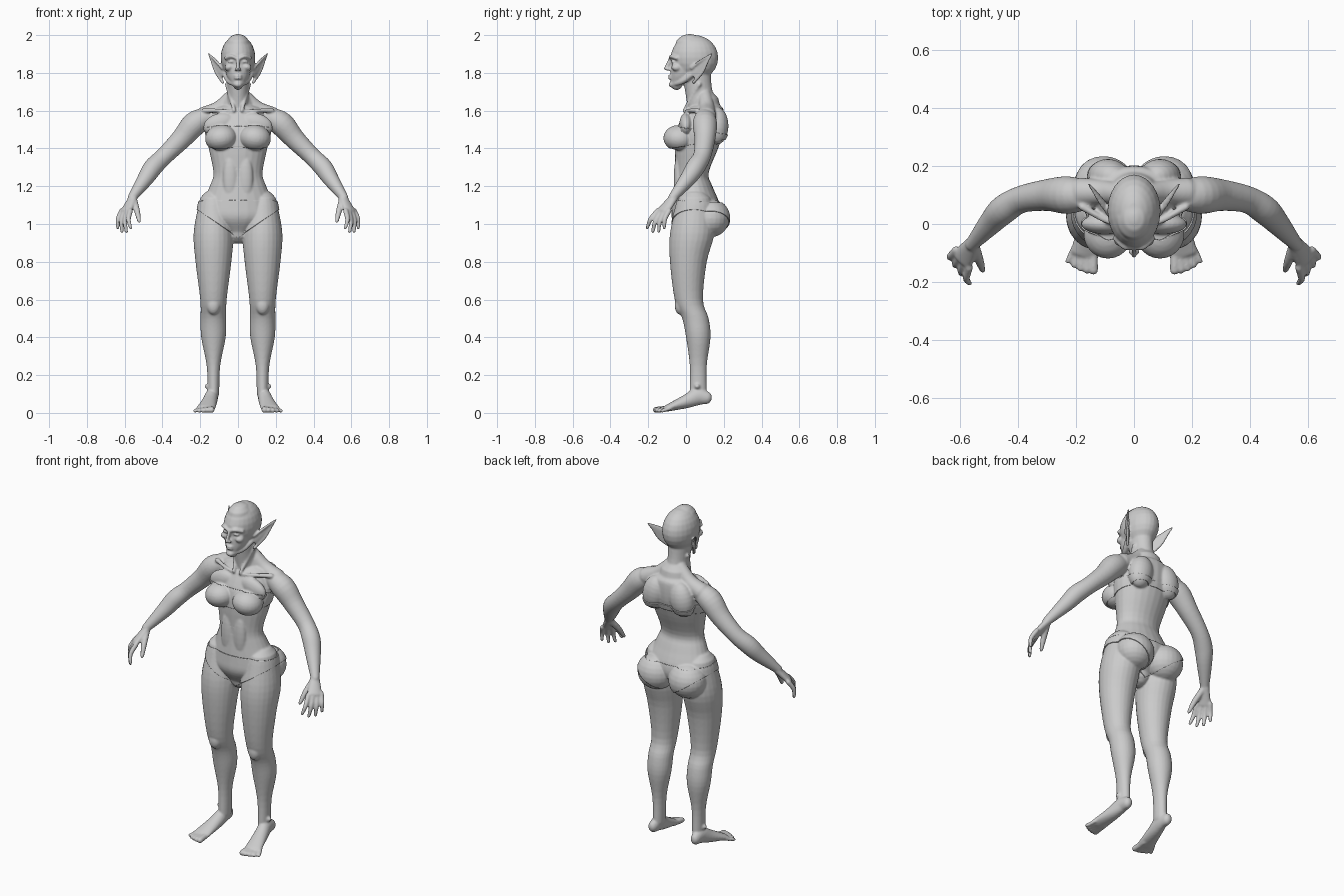
import bpy
import bmesh
import math
from mathutils import Matrix, Vector

cube = bpy.data.objects.get("Cube")
if cube:
    bpy.data.objects.remove(cube, do_unlink=True)

GREY = (.6, .6, .6, 1)
skin = bpy.data.materials.new("clay grey")
skin.use_nodes = True
skin.diffuse_color = GREY
skin.node_tree.nodes["Principled BSDF"].inputs["Base Color"].default_value = GREY

X, Y, Z = Matrix.Identity(3)
SIDES = 24
bm = bmesh.new()


def smooth_rows(rows, steps=4):
    """Catmull-Rom interpolation of the stations."""
    points = [Vector(row) for row in rows]
    before = points[0] * 2 - points[1]
    after = points[-1] * 2 - points[-2]
    points = [before, *points, after]
    result = []
    for a, b, c, d in zip(points, points[1:], points[2:], points[3:]):
        for step in range(steps):
            t = step / steps
            linear = (c - a) * t
            square = (a * 2 - b * 5 + c * 4 - d) * t * t
            cubic = (b * 3 - a - c * 3 + d) * t * t * t
            result.append(b + (linear + square + cubic) / 2)
    return result + [points[-2]]


def tube(rows, hint=X, axis=None):
    """Loft ellipses through (x, y, z, half width, half height), with round ends."""
    rows = smooth_rows([(*row, row[-1])[:5] for row in rows])
    last = len(rows) - 1
    rings = []
    for index, row in enumerate(rows):
        ahead = rows[min(index + 1, last)].xyz
        behind = rows[max(index - 1, 0)].xyz
        along = axis or (ahead - behind).normalized()
        side = (hint - along * hint.dot(along)).normalized()
        rings.append((row.xyz, along, side, row[3], row[4]))

    def cap(ring, sign):
        centre, along, side, width, height = ring
        reach = along * (sign * min(width, height))
        return [(centre + reach * math.sin(angle), along, side,
                 width * math.cos(angle), height * math.cos(angle)) for angle in (.5, 1, 1.4)]

    loops = []
    for centre, along, side, width, height in [*reversed(cap(rings[0], -1)), *rings, *cap(rings[-1], 1)]:
        other = along.cross(side)
        angles = [math.tau * k / SIDES for k in range(SIDES)]
        loops.append([bm.verts.new(centre + side * width * math.cos(angle) + other * height * math.sin(angle))
                      for angle in angles])
    for low, high in zip(loops, loops[1:]):
        for k in range(SIDES):
            bm.faces.new((low[k - 1], low[k], high[k], high[k - 1]))
    bm.faces.new(reversed(loops[0]))
    bm.faces.new(loops[-1])


def stack(centre_x, rows):
    """Loft level rings, bottom to top, given as (z, half width, front y, back y)."""
    tube([(centre_x, (front + back) / 2, z, width, (back - front) / 2)
          for z, width, front, back in rows], X, Z)


def blob(centre, radii, turn=0):
    """Ellipsoid muscle or facial form, optionally turned about y."""
    place = Matrix.Translation(centre) @ Matrix.Rotation(turn, 4, 'Y') @ Matrix.Diagonal((*radii, 1))
    bmesh.ops.create_uvsphere(bm, u_segments=SIDES, v_segments=SIDES // 2, radius=1, matrix=place)


# Leg, with kneecap, ankle bones and buttock
stack(.13, [(.1, .03, .02, .11), (.25, .036, .02, .11), (.4, .065, 0, .13), (.5, .068, -.02, .12),
            (.6, .07, -.06, .09), (.8, .095, -.085, .11), (.95, .105, -.085, .15), (1.1, .08, -.05, .14)])
blob((.13, -.03, .57), (.036, .03, .05))
blob((.138, .06, .14), (.04, .02, .02))
blob((.105, .13, 1.03), (.105, .1, .1))

# Foot and toes, largest toe on the inside
tube([(.14, .11, .08, .027, .034), (.14, .06, .085, .034, .045), (.15, 0, .06, .04, .036),
      (.17, -.1, .025, .05, .018)])
for i in range(5):
    radius = .016 - .0015 * i
    root = Vector((.142 + .016 * i, -.08, .025))
    tip = Vector((.14 + .022 * i, -.16 + .002 * i * i, radius))
    tube([(*spot, radius) for spot in (root, root.lerp(tip, .6), tip)])

# Arm from shoulder to wrist
tube([(.16, .1, 1.57, .05), (.23, .1, 1.53, .065), (.3, .1, 1.45, .055), (.39, .085, 1.36, .047),
      (.45, .05, 1.3, .05), (.49, .01, 1.24, .043), (.56, -.07, 1.14, .024)], Y)

# Palm, fingers and thumb
wrist = Vector((.555, -.065, 1.14))
across = Vector((.045, .06, 0))
knuckle = Vector((.57, -.15, 1.07))
tube([(*wrist, .026, .021), (*(knuckle + across / 2), .042, .018)], across)
for i in range(4):
    base = knuckle + across * (i / 3)
    length = .11 if i in (1, 2) else .09
    tip = base + Vector((.01, -.04, -length)) + across * (i / 6 - .25)
    bend = base.lerp(tip, .5) + Vector((.01, -.01, 0))
    tube([(*base, .014), (*bend, .0125), (*tip, .009)], across)
tube([(*wrist, .018), (.535, -.125, 1.07, .016), (.523, -.16, 1.015, .01)], Y)

# Sloping shoulder, collarbone and neck cord
tube([(.03, .1, 1.68, .035), (.1, .11, 1.61, .042), (.18, .11, 1.57, .05)], Y)
tube([(.02, 0, 1.59, .01), (.09, .01, 1.6, .01), (.18, .06, 1.6, .013)], Y)
tube([(.02, -.01, 1.6, .009), (.058, .07, 1.74, .012)], Y)

# Shoulder blade, bust, upper chest and belly muscle
blob((.09, .165, 1.52), (.07, .06, .1), -.2)
blob((.09, -.035, 1.455), (.08, .08, .065), .15)
blob((.1, 0, 1.53), (.085, .035, .055), .3)
blob((.04, -.04, 1.24), (.04, .025, .13))

# Ear: thin blade with raised upper and lower rims
tip = (.157, .14, 1.905, .004)
tube([(.08, .04, 1.79, .03, .008), (.105, .075, 1.825, .03, .007), tip], Z)
tube([(.085, .03, 1.825, .008), (.12, .08, 1.866, .007), tip], Z)
tube([(.08, .04, 1.75, .009), (.115, .085, 1.8, .008), (.14, .115, 1.86, .006), tip], Z)

# Brow, eyelids, cheek, nostril and jaw
tube([(.01, -.083, 1.878, .008), (.035, -.079, 1.888, .009), (.064, -.05, 1.878, .01)], Z)
blob((.034, -.066, 1.86), (.019, .013, .009), .1)
blob((.046, -.05, 1.83), (.026, .028, .02), .3)
blob((.01, -.095, 1.818), (.009, .012, .008))
tube([(.01, -.07, 1.74, .014), (.045, -.02, 1.755, .015), (.068, .03, 1.79, .015)], Z)

# Mirror everything so far to the other side
twin = bmesh.ops.duplicate(bm, geom=bm.verts[:] + bm.edges[:] + bm.faces[:])["geom"]
for element in twin:
    if isinstance(element, bmesh.types.BMVert):
        element.co.x *= -1

# Torso
stack(0, [(.96, .07, -.03, .1), (1.03, .18, -.07, .17), (1.1, .19, -.07, .18), (1.2, .15, -.06, .14),
          (1.27, .13, -.055, .12), (1.4, .155, -.06, .17), (1.5, .17, -.05, .2), (1.6, .14, 0, .2),
          (1.63, .09, .03, .18)])

# Neck, skull and face
tube([(0, .1, 1.57, .07, .085), (0, .07, 1.69, .057, .072), (0, .055, 1.8, .06, .075)])
blob((0, .045, 1.88), (.092, .126, .12))
stack(0, [(1.735, .026, -.08, -.02), (1.78, .058, -.082, .05), (1.83, .07, -.08, .08),
          (1.86, .073, -.074, .1), (1.9, .076, -.08, .1), (1.94, .066, -.06, .1)])

# Nose, lips and chin
tube([(0, -.08, 1.875, .008, .012), (0, -.107, 1.822, .009, .011)])
for height in (1.785, 1.771):
    blob((0, -.083, height), (.022, .012, .006))
blob((0, -.077, 1.738), (.022, .016, .015))

# Fuse the forms into one skin
bmesh.ops.recalc_face_normals(bm, faces=bm.faces[:])
mesh = bpy.data.meshes.new("body")
bm.to_mesh(mesh)
bm.free()
body = bpy.data.objects.new("body", mesh)
bpy.context.collection.objects.link(body)
fuse = body.modifiers.new("fuse", 'REMESH')
fuse.mode = 'VOXEL'
fuse.voxel_size = .0055
relax = body.modifiers.new("relax", 'SMOOTH')
relax.iterations = 5
fused = bpy.data.meshes.new_from_object(body.evaluated_get(bpy.context.evaluated_depsgraph_get()))
body.modifiers.clear()
body.data = fused
fused.materials.clear()
fused.materials.append(skin)
fused.shade_smooth()


def garment(name, cuts):
    """Thin cloth taken from the skin between cutting planes (point, outward normal)."""
    cloth = bmesh.new()
    cloth.from_mesh(fused)
    for point, normal in cuts:
        everything = cloth.verts[:] + cloth.edges[:] + cloth.faces[:]
        bmesh.ops.bisect_plane(cloth, geom=everything, plane_co=point, plane_no=normal, clear_outer=True)
    data = bpy.data.meshes.new(name)
    cloth.to_mesh(data)
    cloth.free()
    garment_object = bpy.data.objects.new(name, data)
    bpy.context.collection.objects.link(garment_object)
    shell = garment_object.modifiers.new("thickness", 'SOLIDIFY')
    shell.thickness = .005
    shell.offset = 1


# Clothing: strapless chest band, and briefs cut high on the leg
band_sides = [(X * side * .178, X * side) for side in (1, -1)]
leg_cuts = [((side * .04, 0, .955), (side * .57, 0, -.82)) for side in (1, -1)]
garment("chest_band", [((0, -.1, 1.525), (0, .16, 1)), ((0, -.1, 1.4), (0, .16, -1)), *band_sides])
garment("briefs", [((0, -.06, 1.125), (0, .06, 1)), *leg_cuts])
